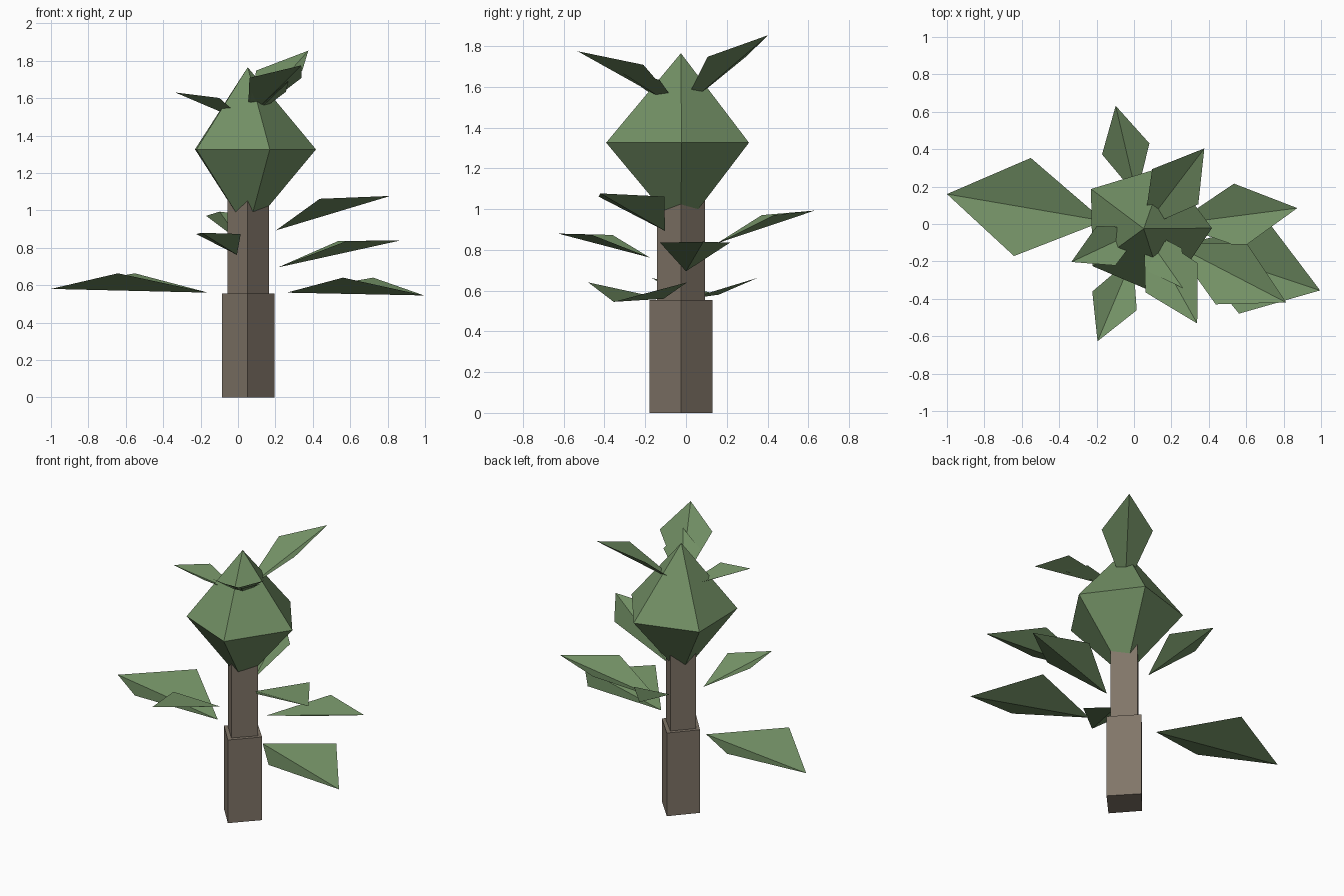
import bpy
from mathutils import Vector

if "Cube" in bpy.data.objects:
    bpy.data.objects.remove(bpy.data.objects["Cube"])


def material(name, rgb):
    m = bpy.data.materials.new(name)
    m.diffuse_color = (*rgb, 1)
    m.use_nodes = True
    m.node_tree.nodes["Principled BSDF"].inputs["Base Color"].default_value = m.diffuse_color
    return m


GREEN = material("leaf_green", (0.17, 0.28, 0.13))
BROWN = material("bark_brown", (0.22, 0.18, 0.14))


def add_mesh(name, verts, faces, mat):
    me = bpy.data.meshes.new(name)
    me.from_pydata([tuple(v) for v in verts], [], faces)
    me.materials.append(mat)
    ob = bpy.data.objects.new(name, me)
    bpy.context.collection.objects.link(ob)
    return ob


def trunk(name, rx, ry, z0, z1):
    """Four-sided post with a corner facing the front."""
    cx, cy = 0.055, -0.025
    ring = [(cx - 0.004, cy - ry), (cx + rx, cy), (cx - 0.004, cy + ry), (cx - rx, cy)]
    verts = [(x, y, z) for z in (z0, z1) for x, y in ring]
    sides = [(i, (i + 1) % 4, (i + 1) % 4 + 4, i + 4) for i in range(4)]
    add_mesh(name, verts, sides + [(3, 2, 1, 0), (4, 5, 6, 7)], BROWN)


def leaf(name, base, tip, half_width, lift):
    """Kite folded along its middle, edges raised above the fold."""
    b, t = Vector(base), Vector(tip)
    side = Vector((b.y - t.y, t.x - b.x, 0)).normalized() * half_width
    mid = b.lerp(t, 0.52) + Vector((0, 0, lift))
    add_mesh(name, [b, mid - side, t, mid + side], [(0, 1, 2), (0, 2, 3)], GREEN)


# Trunk in two steps
trunk("lower_trunk", 0.141, 0.155, 0, 0.555)
trunk("upper_trunk", 0.111, 0.118, 0.555, 1.11)

# Crown: slightly uneven five-sided double pyramid
ring = [(0.417, -0.022), (0.17, 0.309), (-0.23, 0.187), (-0.222, -0.225), (0.17, -0.392)]
crown = [(x, y, 1.326) for x, y in ring] + [(0.052, -0.025, 1.765), (0.052, -0.025, 0.887)]
faces = []
for i in range(5):
    j = (i + 1) % 5
    faces += [(i, j, 5), (j, i, 6)]
add_mesh("crown", crown, faces, GREEN)

# Leaves around the trunk: base, tip, half width, edge lift
trunk_leaves = [
    ((-0.16, 0.016, 0.56), (-1.0, 0.16, 0.58), 0.266, 0.093),
    ((0.26, -0.11, 0.56), (0.995, -0.355, 0.545), 0.255, 0.088),
    ((0.214, 0.0, 0.695), (0.873, 0.085, 0.84), 0.173, 0.065),
    ((-0.006, -0.177, 0.762), (-0.195, -0.627, 0.88), 0.129, 0.05),
    ((0.014, 0.152, 0.832), (-0.098, 0.632, 0.993), 0.13, 0.055),
    ((0.203, -0.103, 0.893), (0.814, -0.42, 1.077), 0.182, 0.073),
]
for n, spec in enumerate(trunk_leaves, 1):
    leaf(f"trunk_leaf_{n}", *spec)

# Leaves growing out of the crown, all from its axis
crown_leaves = [
    (1.49, (0.376, 0.404, 1.854), 0.155, 0.068),
    (1.465, (-0.335, -0.203, 1.63), 0.117, 0.05),
    (1.49, (0.338, -0.532, 1.775), 0.16, 0.07),
    (1.48, (0.27, -0.347, 1.69), 0.11, 0.045),
]
for n, (z, tip, w, lift) in enumerate(crown_leaves, 1):
    leaf(f"crown_leaf_{n}", (0.052, -0.022, z), tip, w, lift)
